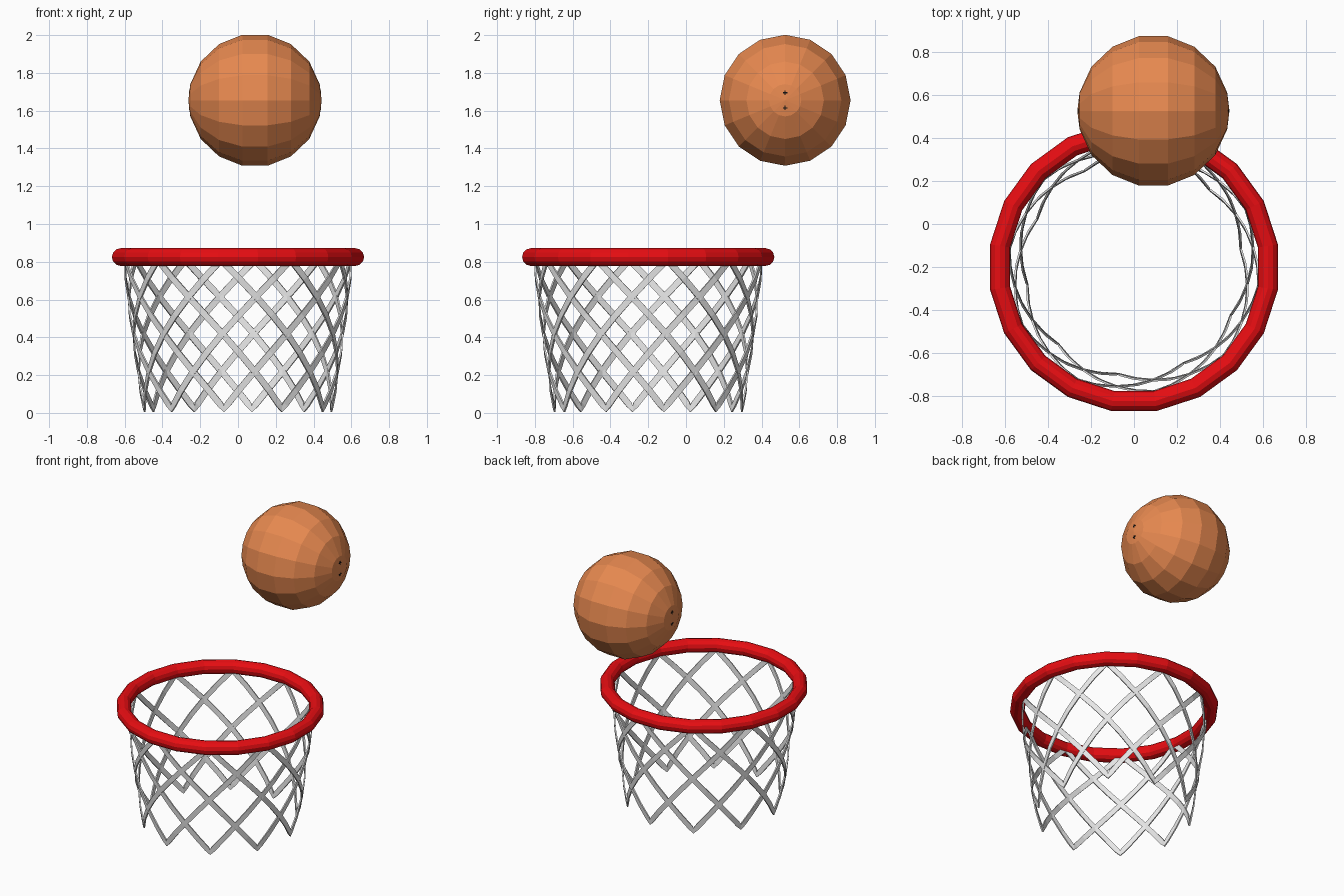
import bpy, bmesh, math
from mathutils import Vector, Matrix

if "Cube" in bpy.data.objects:
    bpy.data.objects.remove(bpy.data.objects["Cube"])

def material(name, rgb):
    m = bpy.data.materials.new(name)
    m.diffuse_color = (*rgb, 1)
    m.use_nodes = True
    m.node_tree.nodes["Principled BSDF"].inputs["Base Color"].default_value = m.diffuse_color
    return m

ORANGE = material("ball orange", (0.8, 0.25, 0.08))
RED = material("rim red", (0.8, 0.004, 0.006))
WHITE = material("net white", (0.8, 0.8, 0.8))
BLACK = material("seam black", (0.005, 0.005, 0.005))

def finish(bm, name, mat, loc):
    bmesh.ops.recalc_face_normals(bm, faces=bm.faces[:])
    me = bpy.data.meshes.new(name)
    bm.to_mesh(me)
    bm.free()
    me.materials.append(mat)
    ob = bpy.data.objects.new(name, me)
    ob.location = loc
    bpy.context.collection.objects.link(ob)
    return ob

def spin(bm, points, axis, steps, closed=False):
    """Revolve a profile of 3D points around an axis."""
    vs = [bm.verts.new(p) for p in points]
    es = [bm.edges.new(e) for e in zip(vs, vs[1:])]
    if closed:
        es.append(bm.edges.new((vs[-1], vs[0])))
    bmesh.ops.spin(bm, geom=vs + es, cent=(0, 0, 0), axis=axis,
                   angle=2 * math.pi, steps=steps, use_duplicate=False)
    bmesh.ops.remove_doubles(bm, verts=bm.verts[:], dist=0.0005)

HOOP = (0, -0.2, 0)
BALL = (0.09, 0.525, 1.655)
BALL_R = 0.353

# ball: 16 sided, poles on the x axis
bm = bmesh.new()
half = [11, 32.5, 54.5, 76, 90]
angles = [-a for a in reversed(half)] + half
spin(bm, [(BALL_R * math.sin(math.radians(a)), 0, BALL_R * math.cos(math.radians(a)))
          for a in angles], (1, 0, 0), 16)
finish(bm, "ball", ORANGE, BALL)

# small seam marks at both poles
bm = bmesh.new()
for side in (-1, 1):
    for zo in (-0.04, 0.04):
        for size in ((0.008, 0.006, 0.024), (0.008, 0.024, 0.006)):
            bmesh.ops.create_cube(bm, size=1, matrix=Matrix.Translation(
                (side * (BALL_R - 0.0065), 0, zo)) @ Matrix.Diagonal((*size, 1)))
finish(bm, "ball_seam_marks", BLACK, BALL)

# rim: 20 sided ring
bm = bmesh.new()
TUBE, RING_R = 0.047, 0.629
a0 = math.radians(9)
prof = []
for i in range(12):
    a = math.radians(30 * i)
    r = RING_R + TUBE * math.cos(a)
    prof.append((r * math.cos(a0), r * math.sin(a0), 0.825 + TUBE * math.sin(a)))
spin(bm, prof, (0, 0, 1), 20, closed=True)
finish(bm, "rim", RED, HOOP)

# net: ten V shaped flat ribbons that cross each other
LEVELS = [0.021, 0.22, 0.42, 0.615, 0.81]

def net_point(t, base):
    a = abs(t)
    i = min(int(a), 3)
    z = LEVELS[i] + (LEVELS[i + 1] - LEVELS[i]) * (a - i)
    r = 0.497 + 0.17 * z - 0.045 * z * z
    th = math.radians(base + 18 * t)
    return Vector((r * math.sin(th), -r * math.cos(th), z))

def ribbon(bm, pts, width, thick):
    rings = []
    for i, p in enumerate(pts):
        tangent = (pts[min(i + 1, len(pts) - 1)] - pts[max(i - 1, 0)]).normalized()
        out = Vector((p.x, p.y, 0)).normalized()
        side = out.cross(tangent).normalized()
        rings.append([bm.verts.new(p + side * sx * width / 2 + out * sy * thick / 2)
                      for sx, sy in ((-1, -1), (1, -1), (1, 1), (-1, 1))])
    for a, b in zip(rings, rings[1:]):
        for k in range(4):
            n = (k + 1) % 4
            bm.faces.new((a[k], a[n], b[n], b[k]))
    bm.faces.new(rings[0])
    bm.faces.new(rings[-1])

steps = [0.12, 0.5, 1, 1.5, 2, 2.5, 3, 3.5, 4]
ts = [-t for t in reversed(steps)] + [0] + steps
bm = bmesh.new()
for k in range(10):
    ribbon(bm, [net_point(t, -8.5 + 36 * k) for t in ts], 0.034, 0.009)
finish(bm, "net", WHITE, HOOP)
